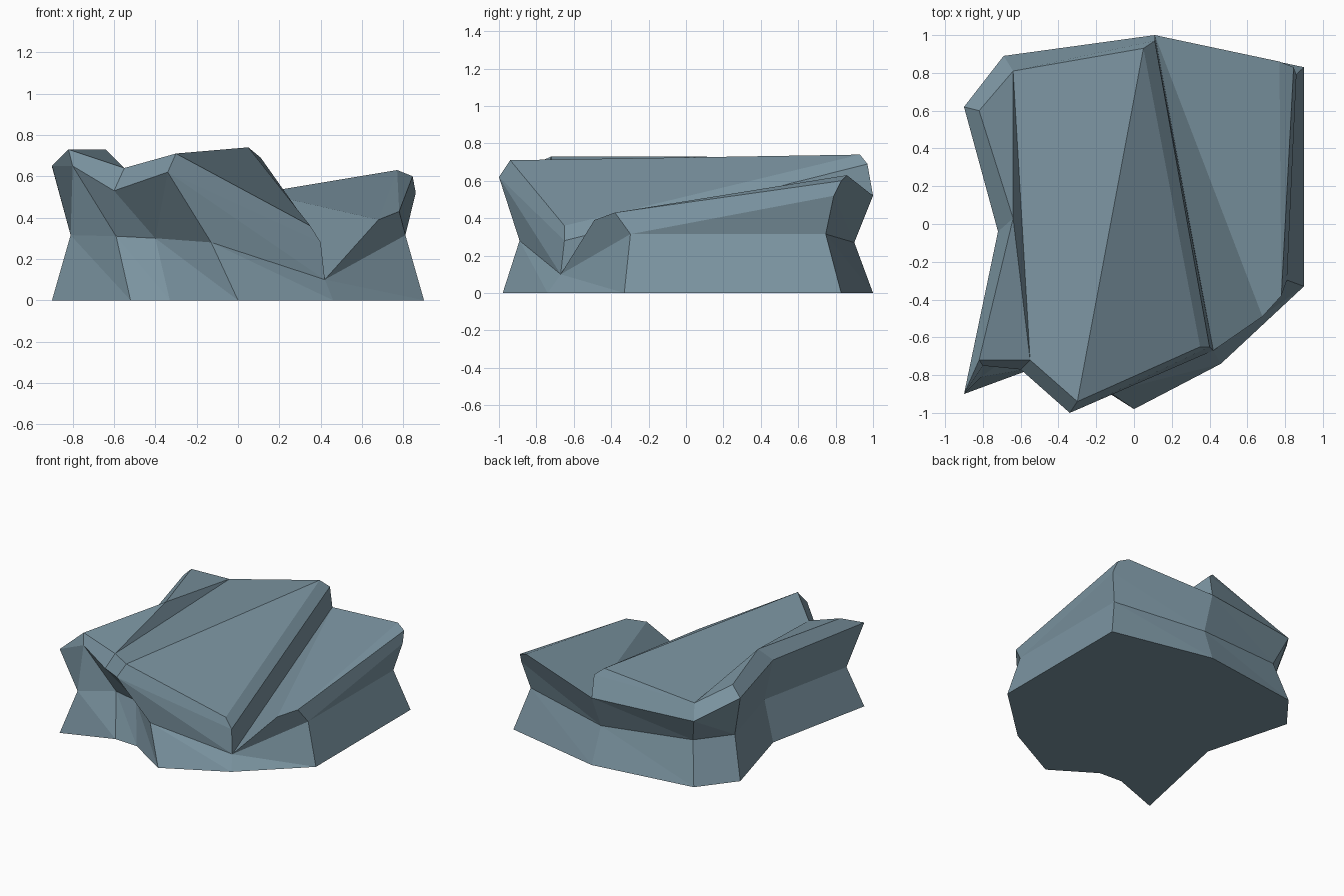
import bpy, bmesh

if "Cube" in bpy.data.objects:
    bpy.data.objects.remove(bpy.data.objects["Cube"])

bm = bmesh.new()
cache = {}


def vert(co):
    """One shared vertex per position, so neighbouring parts weld."""
    key = tuple(round(c, 3) for c in co)
    if key not in cache:
        cache[key] = bm.verts.new(key)
    return cache[key]


def face(points):
    vs = list(dict.fromkeys(vert(p) for p in points))
    if len(vs) > 2:
        bm.faces.new(vs)


def loft(low, high):
    """Bridge two closed rings with triangles; repeated points collapse."""
    n = len(low)
    for i in range(n):
        j = (i + 1) % n
        face((low[i], low[j], high[i]))
        face((low[j], high[j], high[i]))


# Footprint, counter-clockwise from the back right corner
foot = [(.9, .83), (.11, 1), (-.69, .89), (-.9, .62), (-.72, -.04), (-.9, -.9),
        (-.52, -.76), (-.33, -.77), (0, -.98), (.46, -.74), (.9, -.33)]
base = [(x, y, 0) for x, y in foot]

# Narrow waist: the footprint shrunk, with the broken front corners moved
waist = [(x * .9, y * .9, .315) for x, y in foot]
waist[1] = (.1, .9, .27)
waist[6:10] = [(-.59, -.65, .31), (-.4, -.68, .3), (-.13, -.89, .28), (.42, -.67, .1)]

# Flared shoulder, meeting the waist where the front is broken away
P = (-.8, -.75, .65)
shoulder = [(.86, .79, .52), (.11, 1, .52), (-.69, .89, .51), (-.9, .62, .645),
            (-.72, -.04, .64), (-.9, -.9, .65), P, (-.6, -.77, .53),
            (-.34, -1, .62), waist[9], waist[9], waist[10]]
U0, U1, U2, U3, U4, U5, _, U6, U7, W9, _, W10 = shoulder

loft(base, waist)
loft(waist[:6] + waist[5:], shoulder)
face(base[::-1])

# Left slab, with a low ridge and a crack beside the middle slab
T2, T3, A = (-.64, .81, .61), (-.82, .6, .72), (-.64, .03, .73)
T5, T6 = (-.82, -.72, .73), (-.55, -.72, .64)
for f in ((U2, U3, T3, T2), (U3, U4, A, T3), (U4, U5, T5, A), (U5, P, T5),
          (P, U6, T6, T5), (T3, A, T2), (A, T5, T6), (A, T6, T2)):
    face(f)

# Middle slab, sloping to the front right and ending in a step
T7, T1, T1b = (-.3, -.94, .71), (.05, .93, .74), (.11, .97, .69)
C1, C2 = (.35, -.65, .36), (.4, -.65, .28)
for f in ((U6, U7, T7, T6), (U7, W9, C2), (U7, C2, C1, T7), (T2, T6, T7, T1),
          (T1, T7, C1), (U1, U2, T2, T1b), (T1b, T2, T1),
          (T1, C1, C2, T1b), (T1b, C2, W9, U1)):
    face(f)

# Right slab, rising from the valley to the back corner
R1, R2 = (.68, -.49, .39), (.78, -.38, .43)
T0, T0b = (.845, .83, .6), (.77, .86, .63)
for f in ((U1, W9, R1), (U1, R1, T0b), (R1, R2, T0b), (R2, T0, T0b),
          (W9, W10, R2, R1), (W10, U0, T0, R2), (U0, U1, T0b, T0)):
    face(f)

bmesh.ops.recalc_face_normals(bm, faces=bm.faces[:])
mesh = bpy.data.meshes.new("rock")
bm.to_mesh(mesh)
bm.free()

stone = bpy.data.materials.new("blue grey stone")
stone.diffuse_color = (.2, .3, .36, 1)
stone.use_nodes = True
stone.node_tree.nodes["Principled BSDF"].inputs["Base Color"].default_value = stone.diffuse_color
mesh.materials.append(stone)
rock = bpy.data.objects.new("rock", mesh)
bpy.context.collection.objects.link(rock)
